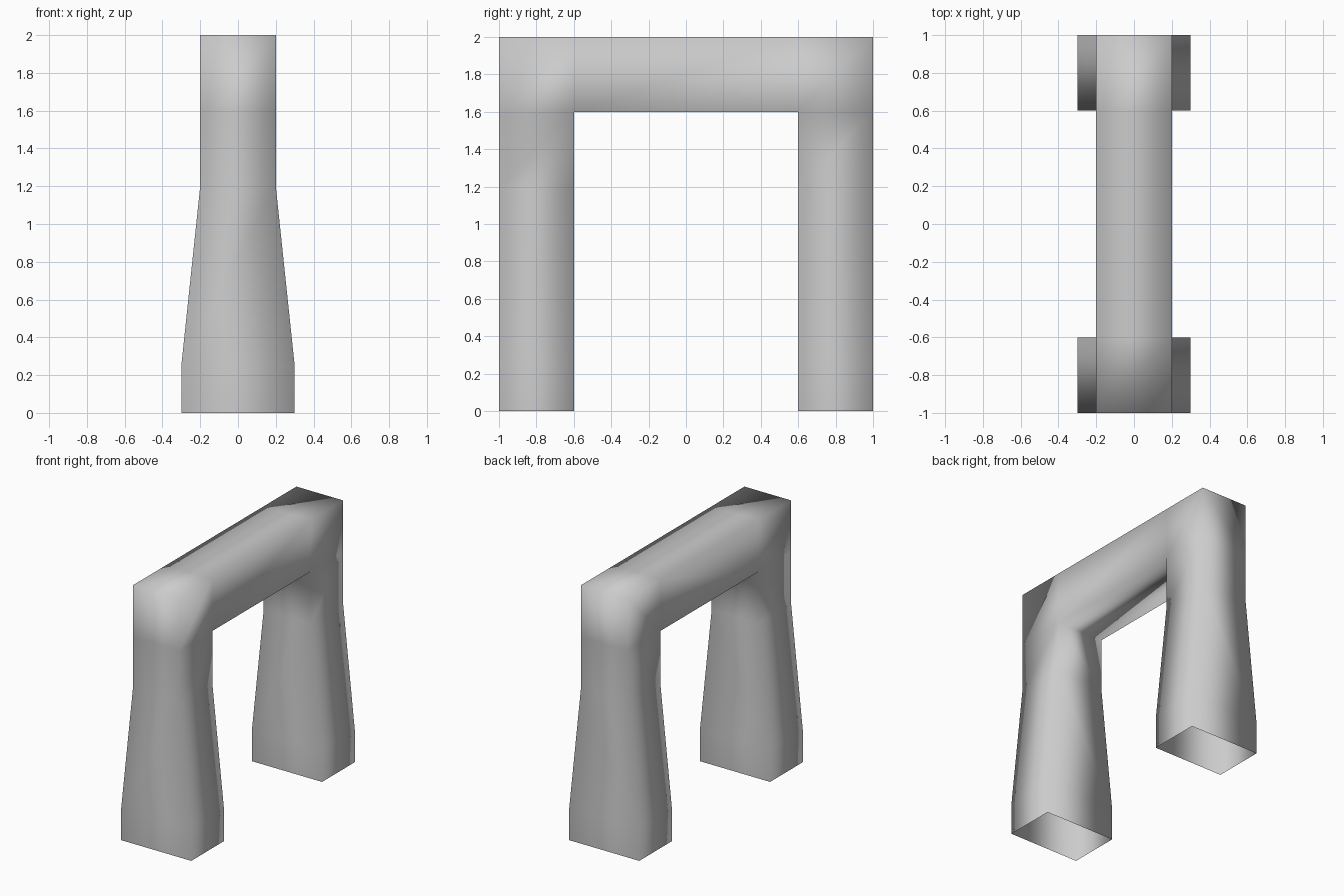
import bpy, bmesh

if "Cube" in bpy.data.objects:
    bpy.data.objects.remove(bpy.data.objects["Cube"])

# Side profile cells (y0, y1, z0, z1): two legs, two corners and the crossbeam
levels = [0.0, 0.25, 1.2, 1.6, 2.0]
half_width = {0.0: 0.3, 0.25: 0.3, 1.2: 0.2, 1.6: 0.2, 2.0: 0.2}
cells = [(-0.6, 0.6, 1.6, 2.0)]
for y0, y1 in ((-1.0, -0.6), (0.6, 1.0)):
    cells += [(y0, y1, a, b) for a, b in zip(levels, levels[1:])]

bm = bmesh.new()
verts = {}


def vert(side, point):
    key = (side, point)
    if key not in verts:
        y, z = point
        verts[key] = bm.verts.new((side * half_width[z], y, z))
    return verts[key]


# Broad side faces, remembering which profile edges are on the outline
outline = {}
for y0, y1, z0, z1 in cells:
    loop = [(y0, z0), (y1, z0), (y1, z1), (y0, z1)]
    for side in (-1, 1):
        bm.faces.new([vert(side, p) for p in loop])
    for a, b in zip(loop, loop[1:] + loop[:1]):
        edge = frozenset((a, b))
        outline[edge] = outline.get(edge, 0) + 1

# Faces across the width, leaving the feet open underneath
for edge, uses in outline.items():
    a, b = sorted(edge)
    if uses == 1 and not (a[1] == 0 and b[1] == 0):
        bm.faces.new([vert(-1, a), vert(-1, b), vert(1, b), vert(1, a)])

bmesh.ops.recalc_face_normals(bm, faces=bm.faces)
for f in bm.faces:
    f.smooth = True

# Arch object
mesh = bpy.data.meshes.new("arch")
bm.to_mesh(mesh)
bm.free()
arch = bpy.data.objects.new("arch", mesh)
bpy.context.collection.objects.link(arch)
